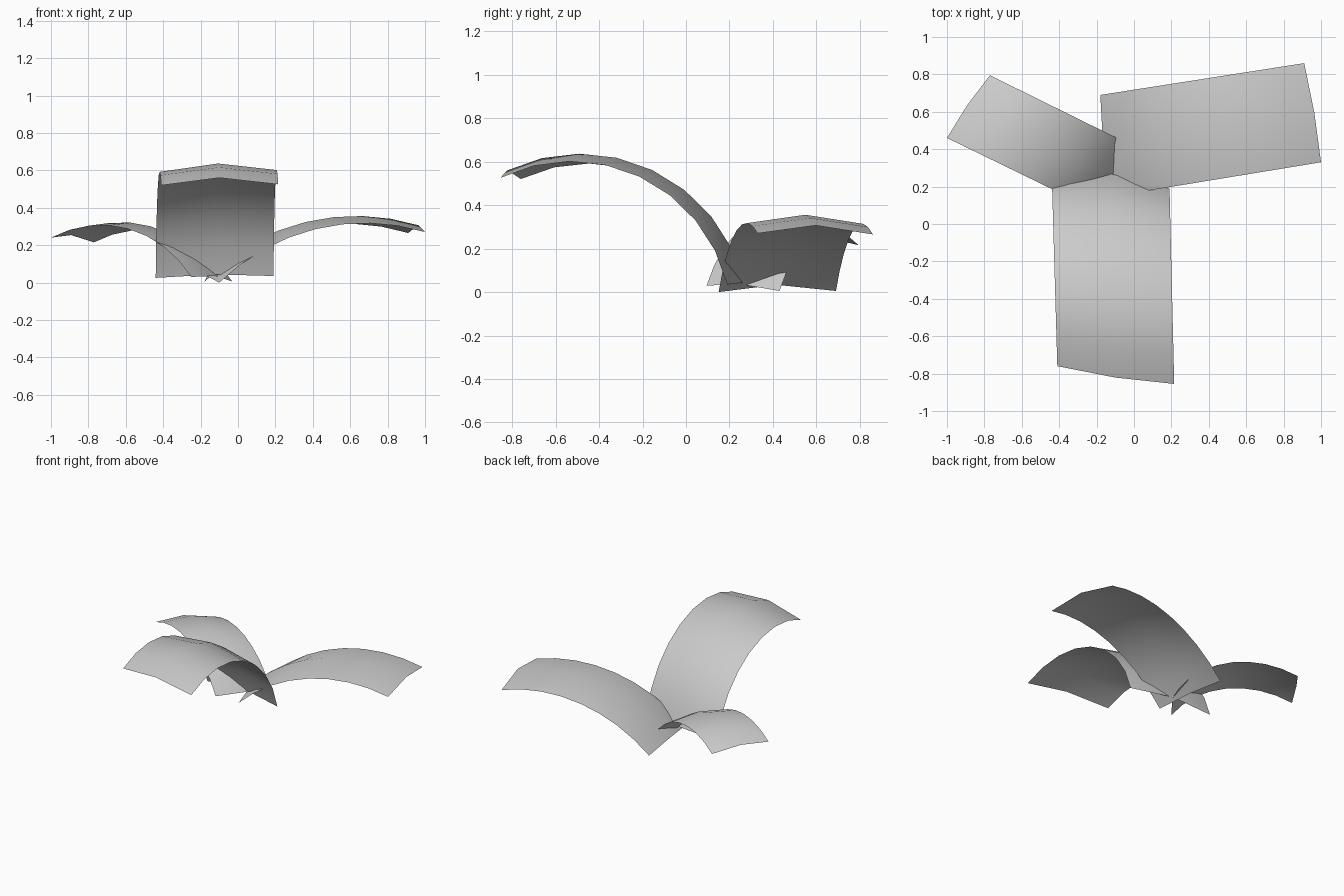
import bpy
from math import sin, cos, radians
from mathutils import Vector

cube = bpy.data.objects.get("Cube")
if cube:
    bpy.data.objects.remove(cube, do_unlink=True)

STEPS = 8  # segments along each leaf

grey = bpy.data.materials.new("light_grey")
grey.use_nodes = True
colour = (0.6, 0.6, 0.6, 1)
grey.diffuse_color = colour
grey.node_tree.nodes["Principled BSDF"].inputs["Base Color"].default_value = colour


def arch(start, end):
    """Walk an evenly bending arch; return its points scaled to unit run."""
    run, rise, points = 0.0, 0.0, [(0.0, 0.0)]
    for i in range(STEPS):
        pitch = radians(start + (end - start) * i / (STEPS - 1))
        run += cos(pitch)
        rise += sin(pitch)
        points.append((run, rise))
    return [(a / run, b / run) for a, b in points]


def edge(root, tip, bend):
    """Hang the arch between the root and tip corners of one leaf edge."""
    root, tip = Vector(root), Vector(tip)
    span = (tip - root).xy.length
    sag = tip.z - root.z - bend[-1][1] * span
    return [Vector((*root.xy.lerp(tip.xy, t), root.z + rise * span + sag * t))
            for t, rise in bend]


def leaf(name, left, right, pitch, lift):
    """Arched sheet with a raised midrib; left and right are (root, tip)."""
    bend = arch(*pitch)
    rails = [edge(*left, bend), edge(*right, bend)]
    middle = [(a + b) / 2 for a, b in zip(*rails)]
    ridge = []
    for i, point in enumerate(middle):
        along = middle[min(i + 1, STEPS)] - middle[max(i - 1, 0)]
        across = rails[1][i] - rails[0][i]
        ridge.append(point + across.cross(along).normalized() * lift)
    verts = [p for row in zip(rails[0], ridge, rails[1]) for p in row]
    faces = [(k, k + 1, k + 4, k + 3)
             for i in range(STEPS) for k in (3 * i, 3 * i + 1)]
    mesh = bpy.data.meshes.new(name)
    mesh.from_pydata(verts, [], faces)
    mesh.materials.append(grey)
    mesh.shade_smooth()
    obj = bpy.data.objects.new(name, mesh)
    bpy.context.collection.objects.link(obj)


# Long leaf arching high over the front
leaf("front_leaf",
     ((0.19, 0.19, 0.035), (0.215, -0.855, 0.525)),
     ((-0.44, 0.27, 0.025), (-0.41, -0.76, 0.52)), (70, -20), 0.04)
# Wide low leaf on the left
leaf("left_leaf",
     ((-0.18, 0.69, 0.005), (0.91, 0.86, 0.265)),
     ((-0.1, 0.15, 0), (1, 0.33, 0.27)), (40, -13), 0.04)
# Short leaf on the right
leaf("right_leaf",
     ((-0.25, 0.095, 0.03), (-1, 0.46, 0.24)),
     ((-0.03, 0.43, 0.005), (-0.77, 0.795, 0.215)), (50, -20), 0.028)
